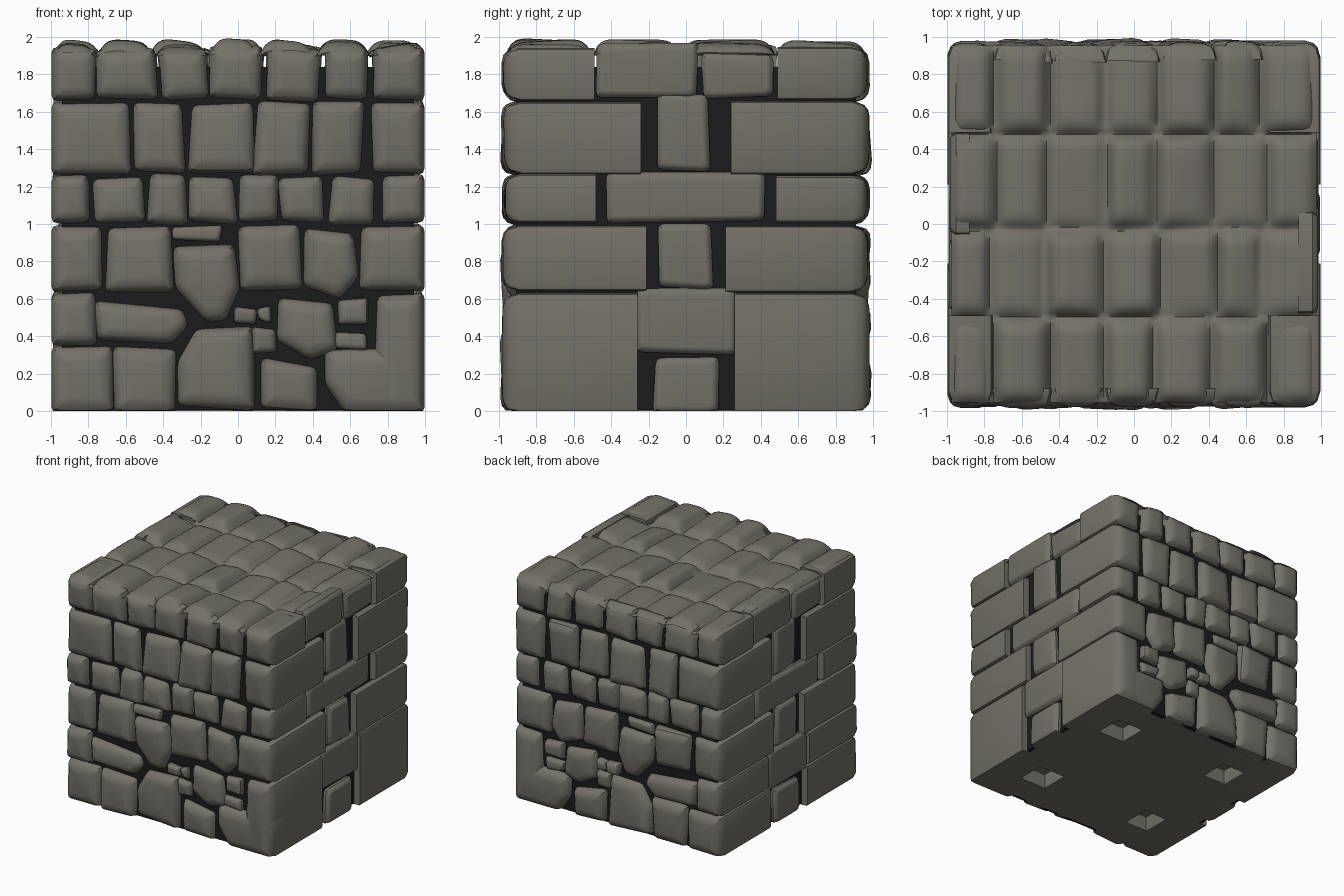
import bpy, bmesh, math, random
from mathutils import Vector

if "Cube" in bpy.data.objects:
    bpy.data.objects.remove(bpy.data.objects["Cube"])
random.seed(7)

def material(name, c):
    m = bpy.data.materials.new(name)
    m.diffuse_color = (*c, 1)
    m.use_nodes = True
    m.node_tree.nodes["Principled BSDF"].inputs["Base Color"].default_value = m.diffuse_color
    return m

STONE = material("grey stone", (0.175, 0.165, 0.14))
DARK = material("dark mortar", (0.011, 0.011, 0.012))

def finish(name, bm, mat, angle=32):
    bmesh.ops.recalc_face_normals(bm, faces=bm.faces)
    me = bpy.data.meshes.new(name)
    bm.to_mesh(me)
    bm.free()
    me.materials.append(mat)
    me.shade_smooth()
    me.set_sharp_from_angle(angle=math.radians(angle))
    ob = bpy.data.objects.new(name, me)
    bpy.context.collection.objects.link(ob)
    return ob

def box(bm, x0, x1, y0, y1, z0, z1):
    vs = bmesh.ops.create_cube(bm, size=1)["verts"]
    for v in vs:
        v.co = ((x0 + x1) / 2 + v.co.x * (x1 - x0), (y0 + y1) / 2 + v.co.y * (y1 - y0),
                (z0 + z1) / 2 + v.co.z * (z1 - z0))

def chamfer(poly, r):
    """Cut each corner of a polygon into a three point round."""
    out = []
    for i, p in enumerate(poly):
        p = Vector(p)
        a, b = Vector(poly[i - 1]) - p, Vector(poly[(i + 1) % len(poly)]) - p
        pa = p + a.normalized() * min(r, a.length * .35)
        pb = p + b.normalized() * min(r, b.length * .35)
        out += [pa, p * .5 + (pa + pb) * .25, pb]
    return out

def stone(bm, poly, place, back, front, r=.03, soft=1.0, tilt=.0, grow=.012):
    """Lofted stone: outline in the wall plane, rounded towards the outside."""
    pts = chamfer(poly, r)
    xs, zs = [p.x for p in pts], [p.y for p in pts]
    w, h = max(xs) - min(xs), max(zs) - min(zs)
    c = Vector(((max(xs) + min(xs)) / 2, (max(zs) + min(zs)) / 2))
    s = soft * min(1, min(w, h) / .25)
    tx, tz = random.uniform(-tilt, tilt), random.uniform(-tilt, tilt)
    rings = []
    for depth, inset in ((None, -grow), (.09, -grow), (.035, .004), (.012, .028), (0, .07)):
        ring = []
        for p in pts:
            q = p - c
            k = inset * s if inset > 0 else inset
            q = Vector((q.x * (1 - 2 * k / w), q.y * (1 - 2 * k / h)))
            d = back if depth is None else min(1, front - depth * s + tx * q.x + tz * q.y)
            # keep within the overall block
            ring.append(bm.verts.new(place(max(-1, min(1, c.x + q.x)), max(0, c.y + q.y), d)))
        rings.append(ring)
    n = len(pts)
    for a, b in zip(rings, rings[1:]):
        for i in range(n):
            bm.faces.new((a[i], a[(i + 1) % n], b[(i + 1) % n], b[i]))
    bm.faces.new(rings[0])
    bm.faces.new(rings[-1])

# Front courses: bottom, top, inner ends of corner stones, stone x ranges
COURSES = [
    (0, .34, .25, [(-.985, -.67), (-.65, -.33)]),
    (.36, .62, .28, [(-.985, -.77)]),
    (.65, .98, .21, [(-.985, -.73), (-.69, -.36), (.02, .33), (.66, .985)]),
    (1.015, 1.25, .48, [(-.985, -.81), (-.77, -.5), (-.47, -.29), (-.25, -.02), (.01, .2),
                       (.23, .46), (.5, .73), (.78, .985)]),
    (1.275, 1.64, .24, [(-.985, -.58), (-.55, -.3), (-.25, .07), (.1, .37), (.41, .66), (.72, .985)]),
    (1.67, 1.93, .49, [(-.985, -.77), (-.74, -.45), (-.41, -.17), (-.14, .12), (.17, .43),
                       (.47, .69), (.73, .985)]),
]
# Odd shaped stones of the lower wall
ODD = [
    [(-.32, .03), (.08, .01), (.07, .44), (-.22, .43), (-.32, .26)],
    [(.13, .02), (.42, 0), (.42, .23), (.13, .28)],
    [(-.76, .58), (-.3, .54), (-.27, .46), (-.36, .37), (-.74, .39)],
    [(-.34, .87), (-.03, .88), (0, .66), (-.07, .49), (-.17, .48), (-.33, .66)],
    [(.22, .6), (.5, .57), (.53, .33), (.38, .28), (.21, .38)],
    [(.36, .97), (.61, .94), (.64, .72), (.54, .6), (.35, .67)],
]
# Small filler stones: x0, x1, z0, z1
FILL = [(-.34, -.1, .91, .98), (-.01, .1, .47, .55), (.11, .18, .48, .55), (.09, .19, .32, .44),
        (.54, .7, .46, .59), (.53, .69, .34, .42)]

def rough(x0, x1, z0, z1, j=.012):
    ju = lambda v: v if abs(v) > .98 and abs(v) < 1 or v == 0 else v + random.uniform(-j, j)
    return [(ju(x0), ju(z0)), (ju(x1), ju(z0)), (ju(x1), ju(z1)), (ju(x0), ju(z1))]

# Front and back walls share one layout
for name, sy in (("front_wall_stones", -1), ("back_wall_stones", 1)):
    bm = bmesh.new()
    place = lambda a, z, d, sy=sy: (a, sy * d, z)
    for z0, z1, inner, spans in COURSES:
        for x0, x1 in spans:
            corner = abs(x0) > .98 or x1 > .98
            back = inner if corner else .88 if z0 > 1.6 else .7
            stone(bm, rough(x0, x1, z0, z1, .006 if corner else .014), place, back,
                  random.uniform(.965, .985), tilt=.03 if corner else .1)
    # L shaped corner stone
    stone(bm, [(.73, 0), (.985, 0), (.985, .62), (.75, .61)], place, .26, .98)
    stone(bm, [(.47, .15), (.57, 0), (.985, 0), (.985, .33), (.47, .32)], place, .66, .98)
    for p in ODD:
        stone(bm, p, place, .7, random.uniform(.97, .99), tilt=.07)
    for f in FILL:
        stone(bm, rough(*f), place, .7, random.uniform(.94, .98), r=.015, tilt=.1, grow=.006)
    finish(name, bm, STONE)

# Middle stones of the two side walls: y0, y1, z0, z1
SIDE = [(-.16, .17, 0, .28), (-.26, .26, .32, .65), (-.13, .13, .67, .99), (-.42, .41, 1.02, 1.27),
        (-.15, .11, 1.3, 1.68), (-.47, .05, 1.68, 1.95), (.1, .46, 1.69, 1.9)]
for name, sx in (("right_wall_stones", 1), ("left_wall_stones", -1)):
    bm = bmesh.new()
    for s in SIDE:
        stone(bm, rough(*s, j=.01), lambda a, z, d, sx=sx: (sx * d, a * sx, z),
              .88 if s[2] > 1.6 else .7, random.uniform(.98, .995), soft=.35)
    finish(name, bm, STONE)

# Dark mortar core, with a skirt around the underside
bm = bmesh.new()
box(bm, -.94, .94, -.91, .91, .16, 1.84)
for s in (-1, 1):
    box(bm, s * .925 - .015, s * .925 + .015, -.91, .91, .006, .17)
    box(bm, -.94, .94, s * .895 - .015, s * .895 + .015, .006, .17)
finish("mortar_core", bm, DARK)

# Underside with four square openings
bm = bmesh.new()
for y0, y1 in ((-.88, -.63), (-.38, .38), (.63, .88)):
    box(bm, -.91, .91, y0, y1, 0, .14)
for y0, y1 in ((-.63, -.38), (.38, .63)):
    for x0, x1 in ((-.91, -.7), (-.44, .44), (.7, .91)):
        box(bm, x0, x1, y0, y1, 0, .14)
box(bm, -.8, .8, -.8, .8, .13, .15)
finish("underside", bm, STONE)

# Top paving: one draped sheet with a rounded bump for each stone
YB = [-.97, -.5, -.03, .48, .97]
XB = [-.985, -.75, -.45, -.16, .13, .43, .7, .985]
rows = []
for j in range(4):
    xs = [x if abs(x) > .9 else x + random.uniform(-.025, .025) for x in XB]
    rows.append((xs, [(random.uniform(1.935, 1.985), random.uniform(-.06, .06),
                       random.uniform(-.05, .05)) for _ in range(7)]))

def top_height(x, y):
    j = max(k for k in range(4) if y >= YB[k] - 1e-6)
    xs, tops = rows[j]
    i = max(k for k in range(7) if x >= xs[k] - 1e-6)
    u = (2 * x - xs[i] - xs[i + 1]) / (xs[i + 1] - xs[i])
    v = (2 * y - YB[j] - YB[j + 1]) / (YB[j + 1] - YB[j])
    top, tx, ty = tops[i]
    base = 1.90 if abs(y) < .52 else 1.89
    f = max(0, 1 - abs(u) ** 4) * max(0, 1 - abs(v) ** 7)
    return min(2, base + (top - base + tx * u * .4 + ty * v * .4) * f)

bm = bmesh.new()
N = 96
g = []
for j in range(N + 1):
    y = -.955 + 1.91 * j / N
    line = []
    for i in range(N + 1):
        x = -.975 + 1.95 * i / N
        line.append(bm.verts.new((x, y, top_height(x, y))))
    g.append(line)
for j in range(N):
    for i in range(N):
        bm.faces.new((g[j][i], g[j][i + 1], g[j + 1][i + 1], g[j + 1][i]))
finish("top_paving", bm, STONE, 60)
